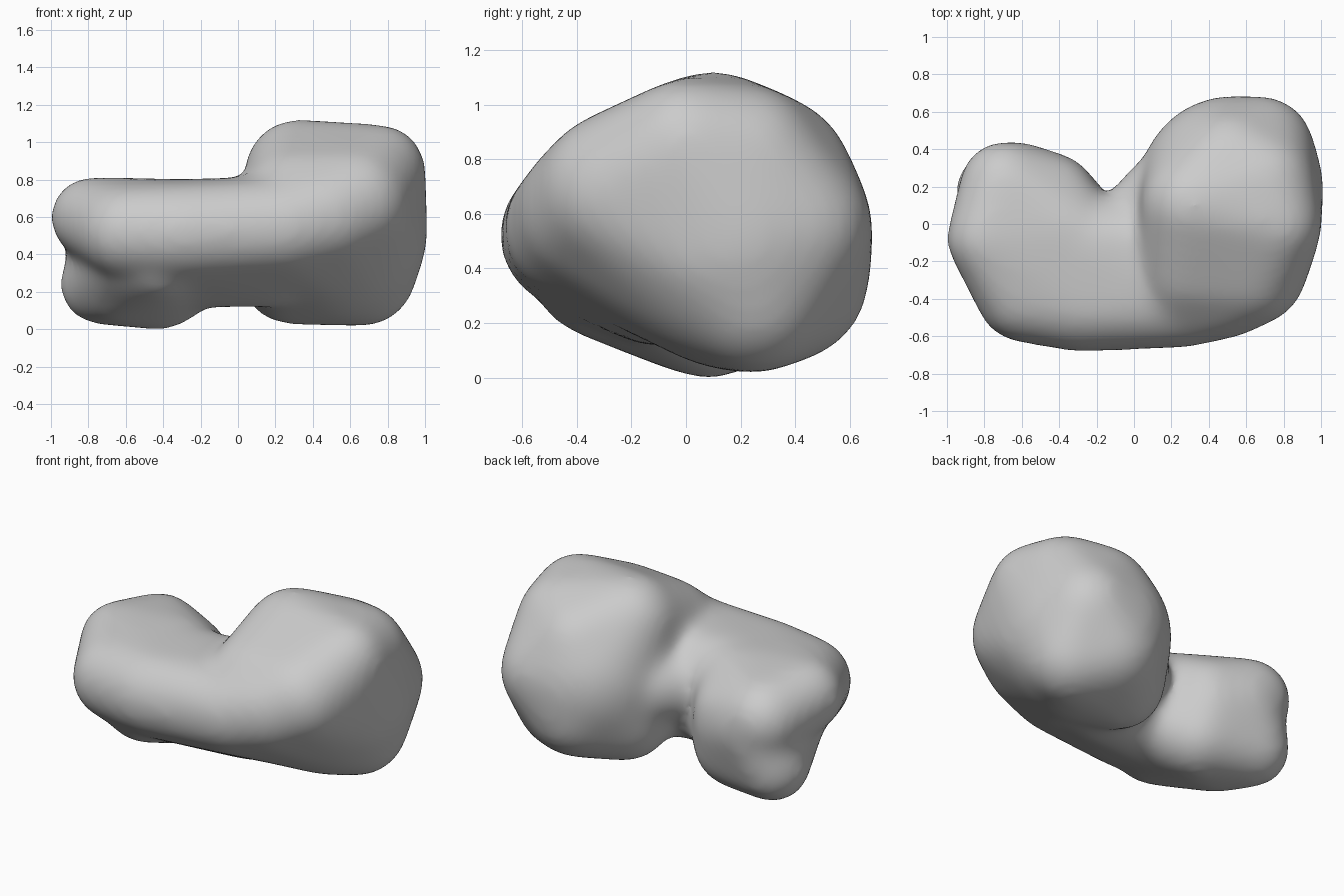
import bpy
import bmesh
from mathutils import Matrix

if "Cube" in bpy.data.objects:
    bpy.data.objects.remove(bpy.data.objects["Cube"], do_unlink=True)

# One plain grey for the whole surface
grey = bpy.data.materials.new("plain grey")
grey.use_nodes = True
colour = (0.6, 0.6, 0.6, 1)
grey.diffuse_color = colour
grey.node_tree.nodes["Principled BSDF"].inputs["Base Color"].default_value = colour

# Extra radius that makes up for the shrinking of the smoothing
swell = 0.006


def add_lobe(target, balls):
    """Wrap a tight convex skin round balls given as (x, y, z, radius)."""
    lobe = bmesh.new()
    for x, y, z, radius in balls:
        bmesh.ops.create_icosphere(lobe, subdivisions=4, radius=radius + swell,
                                   matrix=Matrix.Translation((x, y, z)))
    hull = bmesh.ops.convex_hull(lobe, input=lobe.verts)
    loose = {g for g in hull["geom_interior"] + hull["geom_unused"]
             if isinstance(g, bmesh.types.BMVert)}
    bmesh.ops.delete(lobe, geom=list(loose), context="VERTS")
    part = bpy.data.meshes.new("lobe")
    lobe.to_mesh(part)
    lobe.free()
    target.from_mesh(part)
    bpy.data.meshes.remove(part)


# Shared balls where lobes meet
front_left = (-0.3, -0.42, 0.52, 0.26)
front_right = (0.25, -0.4, 0.55, 0.26)

# Large lobe, round a big core
large_lobe = [
    front_right,
    (0.52, 0.19, 0.52, 0.49),
    (0.48, -0.33, 0.61, 0.28),
    (0.63, -0.25, 0.68, 0.29),
    (0.29, -0.24, 0.70, 0.26),
    (0.76, 0.0, 0.85, 0.24),
    (0.73, -0.08, 0.78, 0.25),
    (0.70, 0.22, 0.80, 0.27),
    (0.32, 0.1, 0.84, 0.28),
    (0.70, 0.08, 0.48, 0.29),
    (0.67, 0.25, 0.30, 0.28),
    (0.28, 0.2, 0.29, 0.26),
    (0.68, 0.4, 0.55, 0.28),
    (0.50, 0.36, 0.37, 0.31),
    (0.52, 0.30, 0.72, 0.31),
    (0.50, 0.38, 0.50, 0.30),
]
# Upper part of the small lobe
small_lobe = [
    front_left,
    (-0.79, -0.08, 0.60, 0.21),
    (-0.59, -0.38, 0.52, 0.25),
    (-0.35, -0.05, 0.54, 0.26),
    (-0.69, 0.20, 0.54, 0.24),
    (-0.44, 0.13, 0.48, 0.24),
]
# Foot below the small lobe
foot = [
    (-0.74, 0.18, 0.24, 0.21),
    (-0.63, 0.20, 0.48, 0.24),
    (-0.45, 0.13, 0.42, 0.25),
    (-0.42, 0.08, 0.25, 0.25),
    (-0.34, 0.0, 0.30, 0.25),
    (-0.42, -0.32, 0.39, 0.24),
    (-0.54, -0.24, 0.39, 0.24),
    (-0.62, 0.0, 0.25, 0.22),
]
# Neck joining the lobes
neck = [
    front_left,
    front_right,
    (-0.3, -0.12, 0.54, 0.26),
    (0.2, -0.12, 0.54, 0.26),
    (-0.2, -0.12, 0.36, 0.24),
    (0.2, -0.1, 0.36, 0.24),
]
# Small bulge in the hollow behind the neck
bulge = [
    (0.02, 0.0, 0.50, 0.22),
    (0.14, 0.14, 0.50, 0.22),
]

skin = bmesh.new()
for lobe in (large_lobe, small_lobe, foot, neck, bulge):
    add_lobe(skin, lobe)
mesh = bpy.data.meshes.new("lobed_body")
skin.to_mesh(mesh)
skin.free()
body = bpy.data.objects.new("lobed_body", mesh)
bpy.context.collection.objects.link(body)
bpy.context.view_layer.objects.active = body
body.select_set(True)

# Fuse the lobes into one skin and soften the creases
remesh = body.modifiers.new("fuse", "REMESH")
remesh.mode = "VOXEL"
remesh.voxel_size = 0.025
soften = body.modifiers.new("soften", "SMOOTH")
soften.factor = 0.5
soften.iterations = 50
for name in ("fuse", "soften"):
    bpy.ops.object.modifier_apply(modifier=name)

body.data.materials.clear()
body.data.materials.append(grey)
bpy.ops.object.shade_smooth()
